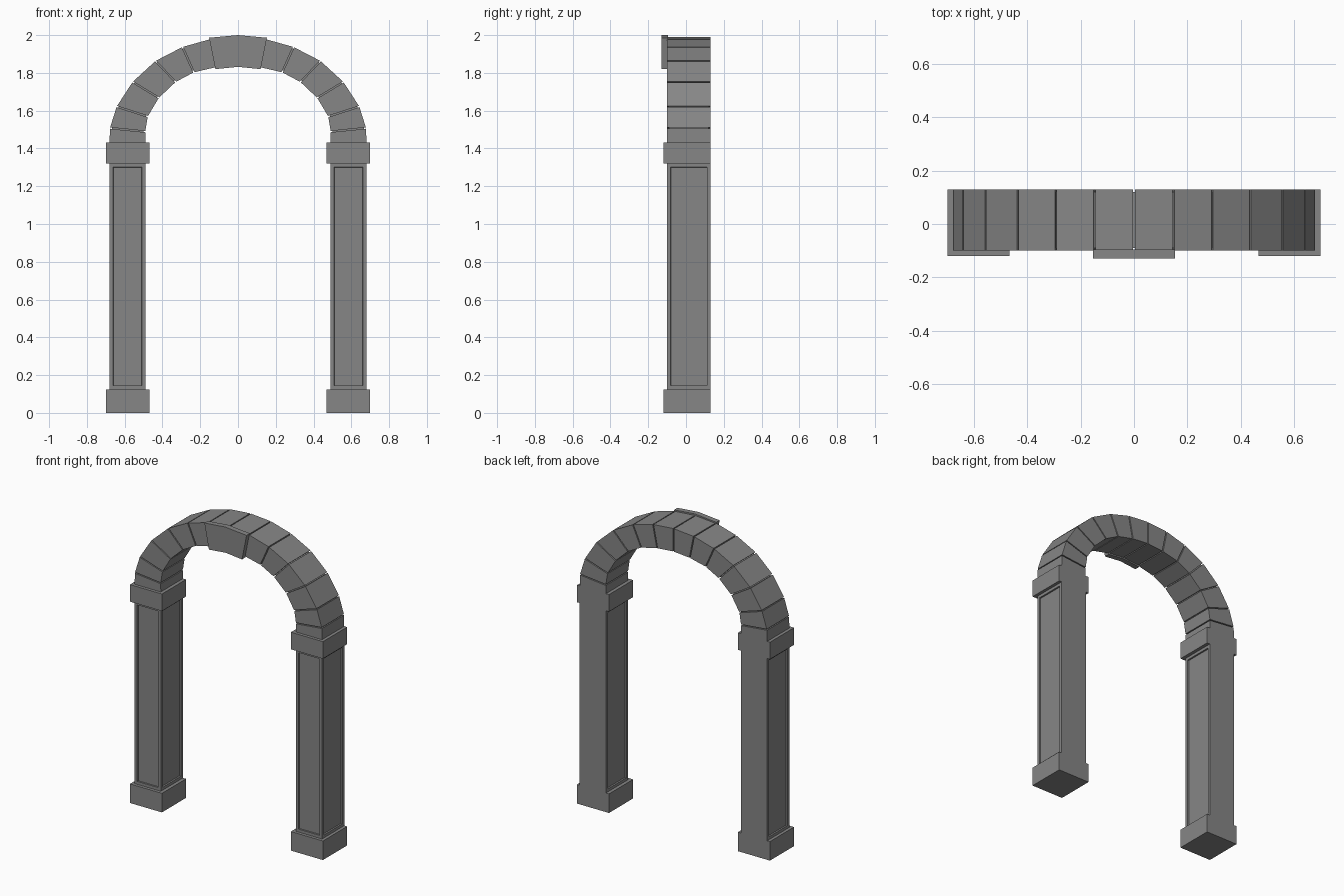
import bpy
import bmesh
from mathutils import Vector

cube = bpy.data.objects.get("Cube")
if cube:
    bpy.data.objects.remove(cube, do_unlink=True)

stone = bpy.data.materials.new("grey_stone")
stone.use_nodes = True
GREY = (0.24, 0.24, 0.24, 1)
stone.diffuse_color = GREY
stone.node_tree.nodes["Principled BSDF"].inputs["Base Color"].default_value = GREY

FRONT, BACK = -0.10, 0.13


def finish(bm, name):
    bmesh.ops.recalc_face_normals(bm, faces=bm.faces[:])
    mesh = bpy.data.meshes.new(name)
    bm.to_mesh(mesh)
    bm.free()
    mesh.materials.append(stone)
    obj = bpy.data.objects.new(name, mesh)
    bpy.context.collection.objects.link(obj)
    return obj


def prism(bm, outline, y0, y1):
    """Extrude an (x, z) outline from y0 to y1."""
    face = bm.faces.new([bm.verts.new((p[0], y0, p[1])) for p in outline])
    new = bmesh.ops.extrude_face_region(bm, geom=[face])["geom"]
    verts = [v for v in new if isinstance(v, bmesh.types.BMVert)]
    bmesh.ops.translate(bm, verts=verts, vec=(0, y1 - y0, 0))


def box(name, x0, x1, y0, y1, z0, z1, panels=False):
    bm = bmesh.new()
    prism(bm, [(x0, z0), (x1, z0), (x1, z1), (x0, z1)], y0, y1)
    bmesh.ops.recalc_face_normals(bm, faces=bm.faces[:])
    if panels:
        # Sunken panel on every upright face except the back
        faces = [f for f in bm.faces
                 if abs(f.normal.z) < 0.5 and f.normal.y < 0.5]
        bmesh.ops.inset_individual(bm, faces=faces, thickness=0.027)
        bmesh.ops.inset_individual(bm, faces=faces, thickness=0.001, depth=-0.01)
    return finish(bm, name)


# Pillars
for side, s in (("left", 1), ("right", -1)):
    def span(a, b):
        return sorted((s * a, s * b))
    box(side + "_base", *span(0.468, 0.70), -0.12, BACK, 0, 0.125)
    box(side + "_shaft", *span(0.49, 0.68), FRONT, BACK, 0.125, 1.32, True)
    box(side + "_capital", *span(0.468, 0.70), -0.12, BACK, 1.32, 1.432)

# Joints of half the arch, from springing to crown: outer point, inner point
half = [
    ((0.68, 1.425), (0.49, 1.425)),
    ((0.678, 1.508), (0.491, 1.489)),
    ((0.642, 1.622), (0.478, 1.569)),
    ((0.558, 1.752), (0.419, 1.668)),
    ((0.437, 1.863), (0.33, 1.752)),
    ((0.294, 1.937), (0.234, 1.803)),
    ((0.148, 1.978), (0.118, 1.83)),
    ((0, 1.99), (0, 1.84)),
]
joints = [(Vector(o), Vector(i)) for o, i in half]
flip = Vector((-1, 1))
joints += [(o * flip, i * flip) for o, i in reversed(joints[:-1])]


def toward(a, b, dist):
    return a + (b - a).normalized() * dist


# Arch stones, with narrow open joints
GAP = 0.0035
bm = bmesh.new()
for (o0, i0), (o1, i1) in zip(joints, joints[1:]):
    prism(bm, [toward(o0, o1, GAP), toward(o1, o0, GAP),
               toward(i1, i0, GAP), toward(i0, i1, GAP)], FRONT, BACK)
finish(bm, "arch_stones")

# Mortar core, set back inside the joints
SET = 0.01
bm = bmesh.new()
outer = [toward(o, i, SET) for o, i in joints]
inner = [toward(i, o, SET) for o, i in joints]
prism(bm, outer + inner[::-1], FRONT + SET, BACK - SET)
finish(bm, "arch_core")

# Projecting keystone
bm = bmesh.new()
prism(bm, [(-0.153, 1.986), (0, 2.0), (0.153, 1.986),
           (0.12, 1.82), (0, 1.832), (-0.12, 1.82)], -0.13, FRONT + 0.005)
finish(bm, "keystone")
